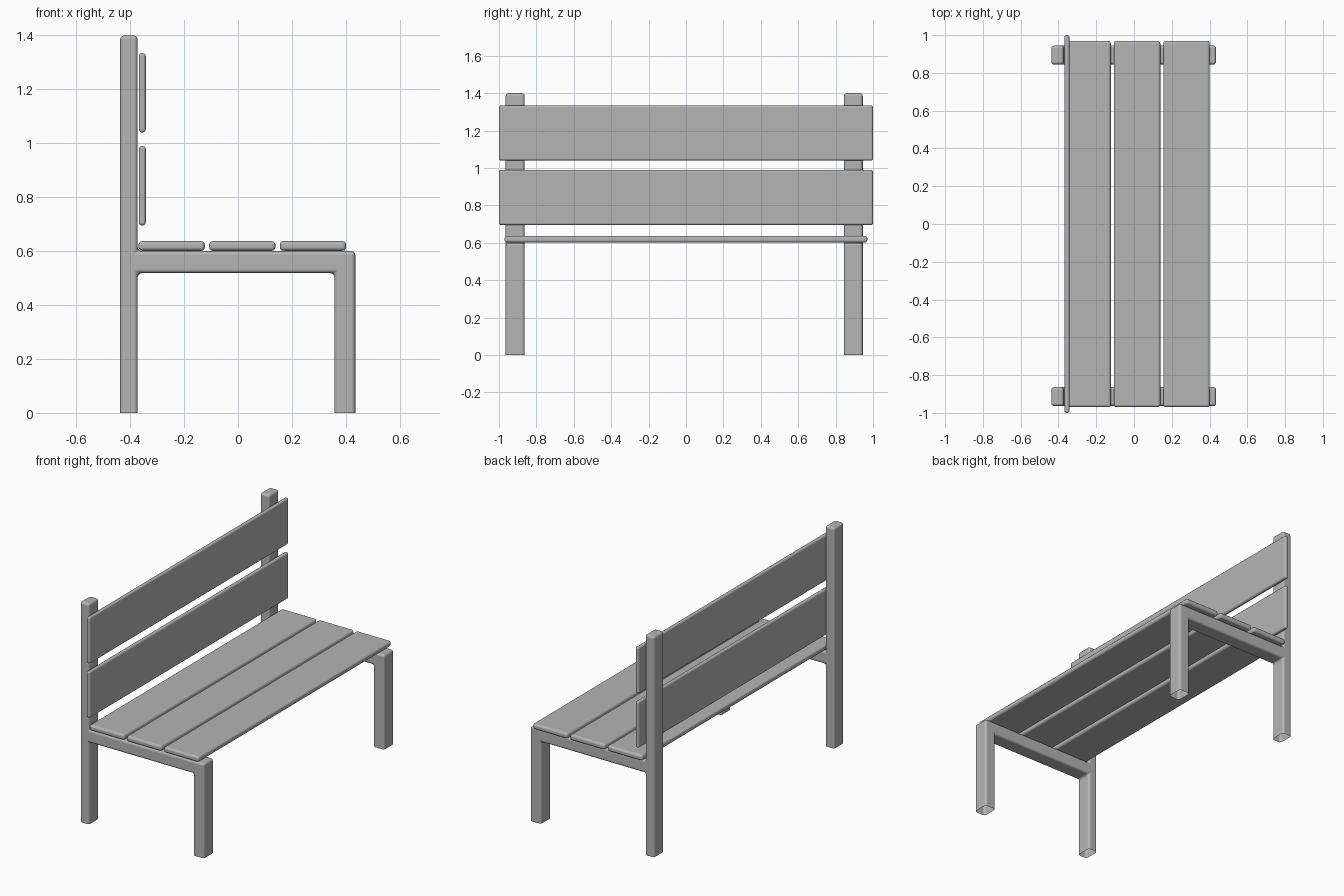
import bpy
import bmesh

cube = bpy.data.objects.get("Cube")
if cube:
    bpy.data.objects.remove(cube, do_unlink=True)

grey = bpy.data.materials.new("plain_grey")
colour = (0.46, 0.46, 0.46, 1)
grey.diffuse_color = colour
grey.use_nodes = True
grey.node_tree.nodes["Principled BSDF"].inputs["Base Color"].default_value = colour


def extrude_profile(name, points, y0, y1, bevel, open_base=False):
    """Extrude an x-z outline from y0 to y1 and round its edges."""
    bm = bmesh.new()
    face = bm.faces.new([bm.verts.new((x, y0, z)) for x, z in points])
    new = bmesh.ops.extrude_face_region(bm, geom=[face], use_keep_orig=True)["geom"]
    for v in new:
        if isinstance(v, bmesh.types.BMVert):
            v.co.y = y1
    bmesh.ops.recalc_face_normals(bm, faces=bm.faces)
    if open_base:
        feet = [f for f in bm.faces if all(v.co.z < 0.001 for v in f.verts)]
        bmesh.ops.delete(bm, geom=feet, context='FACES_ONLY')
    mesh = bpy.data.meshes.new(name)
    bm.to_mesh(mesh)
    bm.free()
    mesh.materials.append(grey)
    obj = bpy.data.objects.new(name, mesh)
    bpy.context.collection.objects.link(obj)
    mod = obj.modifiers.new("rounded_edges", 'BEVEL')
    mod.width = bevel
    mod.segments = 3
    mod.harden_normals = True
    mesh.shade_smooth()
    return obj


def slat(name, x0, x1, z0, z1, half_length, bevel):
    box = [(x0, z0), (x1, z0), (x1, z1), (x0, z1)]
    return extrude_profile(name, box, -half_length, half_length, bevel)


# End frames: tall back post, seat rail and short front leg in one piece
frame = [(-0.437, 0), (-0.372, 0), (-0.372, 0.518), (0.358, 0.518), (0.358, 0),
         (0.435, 0), (0.435, 0.6), (-0.372, 0.6), (-0.372, 1.4), (-0.437, 1.4)]
for side, y in (("right", -0.964), ("left", 0.844)):
    extrude_profile("end_frame_" + side, frame, y, y + 0.101, 0.015, open_base=True)

# Seat slats
for i, x in enumerate((-0.369, -0.107, 0.155)):
    slat(f"seat_slat_{i + 1}", x, x + 0.246, 0.601, 0.637, 0.97, 0.014)

# Backrest slats
for label, z in (("lower", 0.695), ("upper", 1.04)):
    slat("back_slat_" + label, -0.368, -0.342, z, z + 0.294, 1.0, 0.011)
